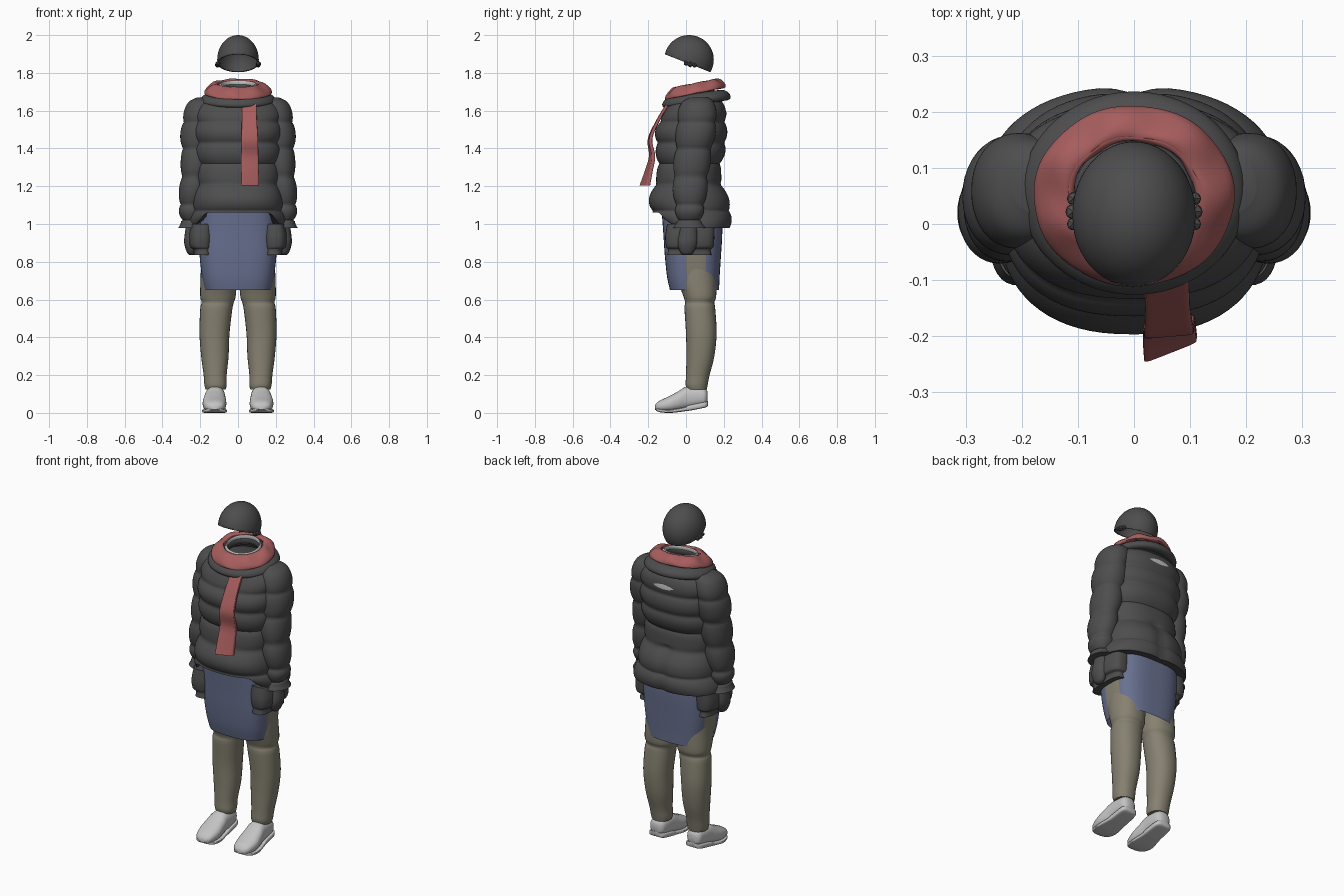
import bpy, bmesh, math
from mathutils import Vector

if "Cube" in bpy.data.objects:
    bpy.data.objects.remove(bpy.data.objects["Cube"])


def material(name, rgb):
    m = bpy.data.materials.new(name)
    m.use_nodes = True
    m.diffuse_color = (*rgb, 1)
    m.node_tree.nodes["Principled BSDF"].inputs["Base Color"].default_value = (*rgb, 1)
    return m


charcoal = material("charcoal", (0.075, 0.075, 0.077))
red = material("dusty red", (0.39, 0.11, 0.11))
blue = material("slate blue", (0.14, 0.165, 0.28))
khaki = material("khaki", (0.24, 0.22, 0.165))
pale = material("pale grey", (0.55, 0.55, 0.55))


def finish(name, bm, *mats, angle=45):
    bmesh.ops.recalc_face_normals(bm, faces=bm.faces)
    me = bpy.data.meshes.new(name)
    bm.to_mesh(me)
    bm.free()
    for m in mats:
        me.materials.append(m)
    ob = bpy.data.objects.new(name, me)
    bpy.context.collection.objects.link(ob)
    bpy.ops.object.select_all(action='DESELECT')
    ob.select_set(True)
    bpy.context.view_layer.objects.active = ob
    bpy.ops.object.shade_smooth_by_angle(angle=math.radians(angle))
    return ob


def grid(f, nu, nv, loop_v=False, cap=(False, False)):
    """Surface closed in u, running along v."""
    bm = bmesh.new()
    rows = [[bm.verts.new(f(2 * math.pi * i / nu, j / (nv if loop_v else nv - 1)))
             for i in range(nu)] for j in range(nv)]
    for j in range(nv if loop_v else nv - 1):
        a, b = rows[j], rows[(j + 1) % nv]
        for i in range(nu):
            k = (i + 1) % nu
            bm.faces.new((a[i], a[k], b[k], b[i]))
    for on, row in zip(cap, (rows[0], rows[-1])):
        if on:
            bm.faces.new(row)
    return bm


def sample(rows, t):
    """Smooth interpolation through the section rows."""
    x = t * (len(rows) - 1)
    i = min(int(x), len(rows) - 2)
    f = x - i
    p = [rows[max(0, min(len(rows) - 1, i + k))] for k in (-1, 0, 1, 2)]
    return [b + 0.5 * f * (c - a + f * (2 * a - 5 * b + 4 * c - d + f * (3 * (b - c) + d - a)))
            for a, b, c, d in zip(*p)]


def puff(z, seams, amount):
    """Quilted bulge between neighbouring seams."""
    for hi, lo in zip(seams, seams[1:]):
        if lo <= z <= hi:
            return amount * (math.sin(math.pi * (z - lo) / (hi - lo)) ** 0.6 - 0.6)
    return 0


def loft(rows, nu=40, nv=40, power=2, seams=(), amount=0, axis="z",
         cap=(True, True), side=1, warp=None):
    """Rows are (position, x0, x1, v0, v1); v is y, or z when lofting along y."""
    def f(u, t):
        p, x0, x1, v0, v1 = sample(rows, t)
        b = puff(p, seams, amount)
        c, s = math.cos(u), math.sin(u)
        c = math.copysign(abs(c) ** (2 / power), c)
        s = math.copysign(abs(s) ** (2 / power), s)
        x = (x0 + x1) / 2 + ((x1 - x0) / 2 + b) * c
        v = (v0 + v1) / 2 + ((v1 - v0) / 2 + b) * s
        co = Vector((x, v, p)) if axis == "z" else Vector((x, p, v))
        if warp:
            co = warp(co)
        co.x *= side
        return co
    return grid(f, nu, nv, cap=cap)


# Jacket body, with the hem lifted at the front
def hem(co):
    front = max(0, min(1, (0.06 - co.y) / 0.1)) * max(0, min(1, (0.23 - abs(co.x)) / 0.06))
    co.z = max(co.z, 0.98 + 0.08 * front)
    if co.y > 0 and co.z < 1.22:
        co.y -= 0.012 * math.exp(-(co.x / 0.03) ** 2)
    return co


body = [(1.675, -0.12, 0.12, -0.05, 0.17), (1.65, -0.19, 0.19, -0.085, 0.195),
        (1.59, -0.225, 0.225, -0.115, 0.205), (1.5, -0.23, 0.23, -0.155, 0.212),
        (1.4, -0.225, 0.225, -0.155, 0.205), (1.26, -0.215, 0.215, -0.15, 0.18),
        (1.13, -0.235, 0.235, -0.19, 0.225), (1.05, -0.25, 0.25, -0.175, 0.238),
        (0.98, -0.265, 0.265, -0.12, 0.235)]
jacket = finish("jacket_body", loft(body, 72, 90, 2.4, (1.65, 1.54, 1.43, 1.32, 1.21, 1.07, 0.97),
                                    0.017, warp=hem), charcoal, angle=60)

# Sleeves, under layer, hands, legs and shoes on both sides
sleeve = [(1.67, 0.14, 0.22, 0.02, 0.12), (1.64, 0.12, 0.262, -0.02, 0.145),
          (1.55, 0.13, 0.292, -0.045, 0.16), (1.45, 0.135, 0.3, -0.05, 0.145),
          (1.33, 0.15, 0.297, -0.06, 0.125), (1.2, 0.17, 0.305, -0.065, 0.11),
          (1.09, 0.185, 0.31, -0.055, 0.095), (1.02, 0.2, 0.3, -0.045, 0.08),
          (0.98, 0.13, 0.315, -0.07, 0.11)]
under = [(1.0, 0.13, 0.25, -0.1, 0.15), (0.93, 0.13, 0.26, -0.11, 0.15),
         (0.88, 0.135, 0.255, -0.105, 0.145), (0.865, 0.14, 0.235, -0.095, 0.13),
         (0.835, 0.14, 0.235, -0.1, 0.135)]
hand = [(1.02, 0.22, 0.27, -0.02, 0.05), (0.96, 0.21, 0.28, -0.035, 0.06),
        (0.9, 0.215, 0.285, -0.045, 0.06), (0.85, 0.225, 0.27, -0.03, 0.04),
        (0.835, 0.235, 0.255, -0.01, 0.02)]
leg = [(0.9, 0.0, 0.19, -0.05, 0.15), (0.72, 0.005, 0.198, -0.045, 0.16),
       (0.62, 0.012, 0.2, -0.015, 0.16), (0.585, 0.022, 0.193, -0.005, 0.15),
       (0.55, 0.03, 0.2, -0.008, 0.155), (0.42, 0.045, 0.204, 0.0, 0.162),
       (0.3, 0.05, 0.195, 0.002, 0.15), (0.2, 0.06, 0.182, 0.0, 0.125),
       (0.15, 0.06, 0.178, -0.002, 0.115), (0.125, 0.065, 0.172, 0.005, 0.11)]
shoe = [(-0.165, 0.1, 0.145, 0.018, 0.04), (-0.145, 0.075, 0.172, 0.008, 0.062),
        (-0.09, 0.062, 0.187, 0.005, 0.088), (-0.04, 0.064, 0.183, 0.01, 0.115),
        (0.0, 0.068, 0.175, 0.018, 0.138), (0.06, 0.07, 0.17, 0.03, 0.138),
        (0.1, 0.078, 0.165, 0.04, 0.13), (0.115, 0.1, 0.145, 0.055, 0.11)]
sole = [(-0.16, 0.095, 0.15, 0.012, 0.026), (-0.135, 0.068, 0.178, 0.003, 0.02),
        (-0.08, 0.058, 0.191, 0.0, 0.018), (-0.01, 0.066, 0.18, 0.008, 0.03),
        (0.02, 0.066, 0.176, 0.012, 0.042), (0.1, 0.072, 0.17, 0.028, 0.058),
        (0.116, 0.095, 0.15, 0.038, 0.062)]
for side, tag in ((1, "left"), (-1, "right")):
    finish(tag + "_sleeve", loft(sleeve, 40, 80, 2.1, (1.68, 1.54, 1.4, 1.25, 1.1, 1.02),
                                 0.016, side=side), charcoal, angle=60)
    finish(tag + "_under_layer", loft(under, 36, 30, 3, side=side), charcoal)
    finish(tag + "_hand", loft(hand, 20, 20, side=side), charcoal)
    finish(tag + "_trouser_leg", loft(leg, 32, 50, 2.2, side=side), khaki)
    finish(tag + "_shoe", loft(shoe, 28, 30, 2.4, axis="y", side=side), pale)
    finish(tag + "_sole", loft(sole, 28, 24, 5, axis="y", side=side), pale)

# Skirt with trouser-coloured side openings
skirt = [(1.08, -0.2, 0.2, -0.13, 0.19), (0.95, -0.205, 0.205, -0.12, 0.192),
         (0.83, -0.203, 0.203, -0.112, 0.185), (0.72, -0.19, 0.19, -0.1, 0.178),
         (0.65, -0.176, 0.176, -0.085, 0.175)]
bm = loft(skirt, 96, 30, 3, cap=(True, False))
for f in bm.faces:
    c = f.calc_center_median()
    if abs(c.x) > 0.15 and 0.005 < c.y < 0.105:
        f.material_index = 1
finish("skirt", bm, blue, khaki)


# Rings around the neck: sloping oval sections, lower at the front
def ring(name, mat, inner, outer, thick, cy=0.05, slope=0.25, wrinkle=0.0):
    (r0, z0), (r1, z1) = inner, outer
    run = Vector((r1 - r0, z1 - z0))
    across = Vector((-run.y, run.x)).normalized() * thick

    def f(b, t):
        a = 2 * math.pi * t
        w = 1 + wrinkle * math.sin(7 * a + 2 * math.sin(b))
        q = Vector(((r0 + r1) / 2, (z0 + z1) / 2)) + run * math.cos(b) / 2 + across * math.sin(b) * w
        y = 0.9 * q.x * math.sin(a)
        return Vector((q.x * math.cos(a), cy + y, q.y + slope * y))
    return finish(name, grid(f, 16, 72, loop_v=True), mat, angle=60)


ring("jacket_collar", charcoal, (0.12, 1.685), (0.2, 1.645), 0.025, cy=0.055, slope=0.12)
ring("scarf_wrap", red, (0.115, 1.745), (0.178, 1.692), 0.014, slope=0.2, wrinkle=0.35)
ring("scarf_fold", red, (0.112, 1.745), (0.135, 1.71), 0.012, slope=0.2, wrinkle=0.4)
for i, (r, z, mat) in enumerate(((0.103, 1.69, charcoal), (0.1, 1.715, charcoal),
                                 (0.093, 1.728, pale), (0.088, 1.708, charcoal))):
    ring(f"neck_fold_{i + 1}", mat, (r, z + 0.016), (r + 0.006, z - 0.016), 0.006, slope=0.2)


# Hanging scarf end, turned slightly towards the bottom
def turn(co):
    co.y += 0.4 * (co.x - 0.065) * max(0, (1.64 - co.z) / 0.44) ** 2
    return co


tail = [(1.645, 0.022, 0.098, -0.1, -0.08), (1.55, 0.02, 0.1, -0.157, -0.137),
        (1.45, 0.018, 0.106, -0.2, -0.18), (1.36, 0.016, 0.108, -0.19, -0.168),
        (1.28, 0.016, 0.11, -0.208, -0.186), (1.205, 0.018, 0.112, -0.23, -0.205)]
finish("scarf_tail", loft(tail, 32, 30, 7, warp=turn), red)

# Pale patch on the upper back, laid onto the jacket
bm = bmesh.new()
bmesh.ops.create_grid(bm, x_segments=20, y_segments=4, size=1)
for v in bm.verts:
    x, h = v.co.x, v.co.y
    v.co = (0.07 * x, 0.24, 1.59 + 0.016 * h * (1.05 - x * x))
patch = finish("back_patch", bm, pale)
wrap = patch.modifiers.new("lay_on", 'SHRINKWRAP')
wrap.target = jacket
wrap.wrap_method = 'NEAREST_SURFACEPOINT'
wrap.wrap_mode = 'ABOVE_SURFACE'
wrap.offset = 0.004

# Helmet: dome sliced by a tilted plane, open below
bm = bmesh.new()
bmesh.ops.create_uvsphere(bm, u_segments=48, v_segments=32, radius=1)
for v in bm.verts:
    v.co = (0.11 * v.co.x, 0.016 + 0.131 * v.co.y, 1.87 + 0.13 * v.co.z)
bmesh.ops.bisect_plane(bm, geom=bm.verts[:] + bm.edges[:] + bm.faces[:],
                       plane_co=(0, -0.115, 1.9), plane_no=(0, 0.095, 0.24), clear_inner=True)
helmet = finish("helmet", bm, charcoal)
shell = helmet.modifiers.new("thickness", 'SOLIDIFY')
shell.thickness = 0.006

# Strap lumps beside the helmet
for side, tag in ((1, "left"), (-1, "right")):
    bm = bmesh.new()
    for y, z, r in ((0.0, 1.85, 0.013), (0.022, 1.845, 0.016), (0.045, 1.84, 0.013)):
        new = bmesh.ops.create_icosphere(bm, subdivisions=1, radius=r)["verts"]
        bmesh.ops.translate(bm, verts=new, vec=(side * 0.108, y, z))
    finish(tag + "_strap", bm, charcoal, angle=30)
